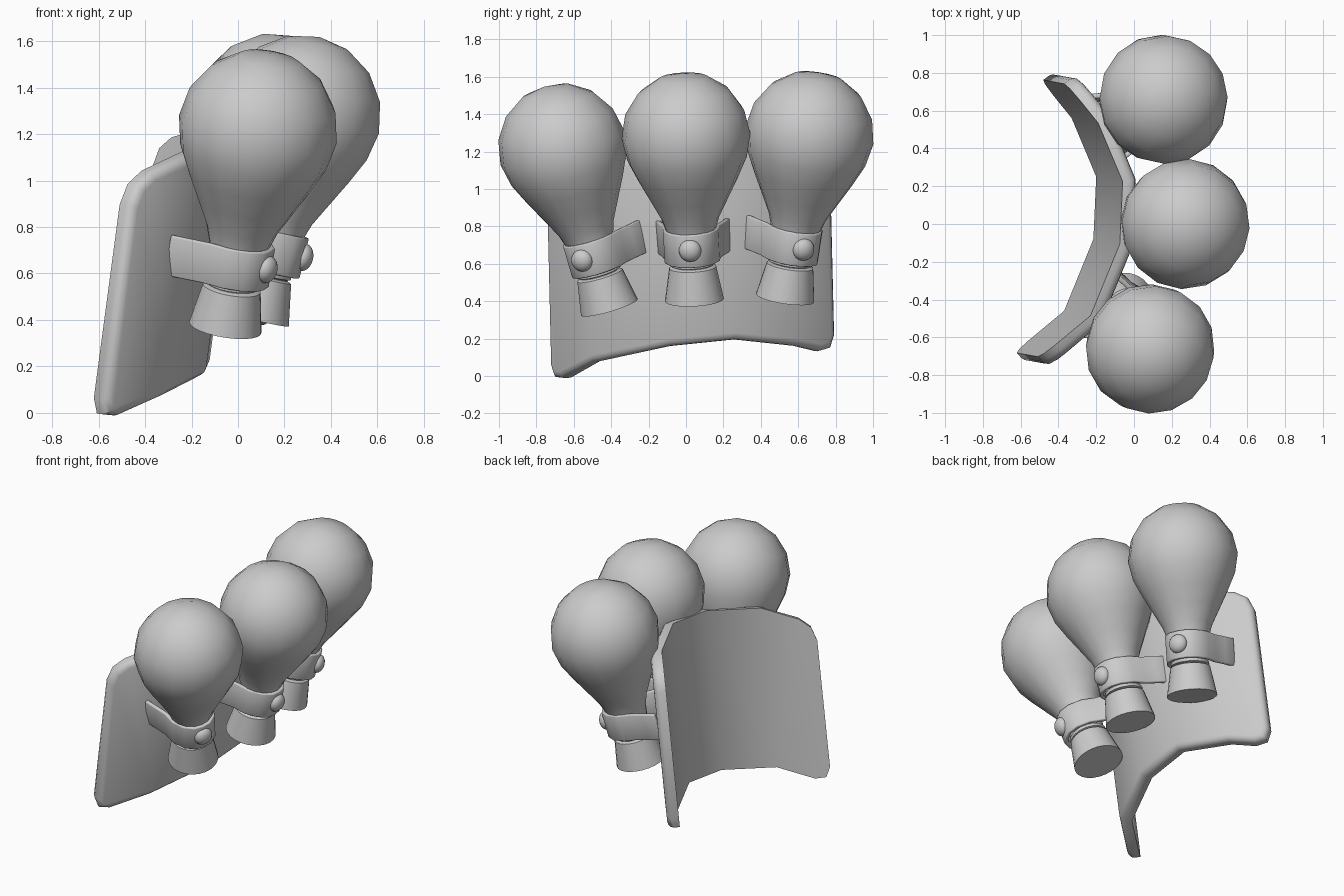
import bpy, bmesh
from math import radians, sin, cos, tau
from mathutils import Vector, Matrix

if "Cube" in bpy.data.objects:
    bpy.data.objects.remove(bpy.data.objects["Cube"])


def finish(name, bm, matrix=None, angle=40):
    bmesh.ops.recalc_face_normals(bm, faces=bm.faces)
    me = bpy.data.meshes.new(name)
    bm.to_mesh(me)
    bm.free()
    for p in me.polygons:
        p.use_smooth = True
    me.set_sharp_from_angle(angle=radians(angle))
    ob = bpy.data.objects.new(name, me)
    bpy.context.collection.objects.link(ob)
    if matrix:
        ob.matrix_world = matrix
    return ob


def lathe(name, profile, matrix, sides=16, angle=40):
    # Revolve (radius, height) points around local z; radius 0 gives a pole
    bm = bmesh.new()
    rings = []
    for r, z in profile:
        if r == 0:
            rings.append([bm.verts.new((0, 0, z))] * sides)
        else:
            rings.append([bm.verts.new((r * cos(tau * i / sides), r * sin(tau * i / sides), z))
                          for i in range(sides)])
    for lo, hi in zip(rings, rings[1:]):
        for i in range(sides):
            j = (i + 1) % sides
            quad = [lo[i], lo[j], hi[j], hi[i]]
            bm.faces.new(list(dict.fromkeys(quad)))
    if profile[0][0]:
        bm.faces.new(rings[0][::-1])
    if profile[-1][0]:
        bm.faces.new(rings[-1])
    return finish(name, bm, matrix, angle)


def strap(name, matrix):
    # Flat band wrapped round the neck, with two arms flaring back to the plate
    half = [(-0.235, 0.19), (-0.15, 0.165), (-0.07, 0.14), (0.02, 0.135), (0.095, 0.1), (0.135, 0.05)]
    path = half + [(0.142, 0)] + [(a, -b) for a, b in reversed(half)]
    bm = bmesh.new()
    lo = [bm.verts.new((a, b, 0.21)) for a, b in path]
    hi = [bm.verts.new((a, b, 0.39)) for a, b in path]
    for i in range(len(path) - 1):
        bm.faces.new((lo[i], lo[i + 1], hi[i + 1], hi[i]))
    ob = finish(name, bm, matrix)
    sol = ob.modifiers.new("thickness", 'SOLIDIFY')
    sol.thickness = 0.026
    sol.offset = 0
    bev = ob.modifiers.new("soft_edges", 'BEVEL')
    bev.width = 0.007
    bev.segments = 2
    bev.angle_limit = radians(50)


def button(name, matrix):
    bm = bmesh.new()
    bmesh.ops.create_uvsphere(bm, u_segments=16, v_segments=10, radius=0.06)
    bmesh.ops.scale(bm, vec=(0.72, 1, 1), verts=bm.verts)
    bmesh.ops.translate(bm, vec=(0.15, 0, 0.305), verts=bm.verts)
    finish(name, bm, matrix)


# Curved back plate: bottom arc swept upward, corners clipped, front rim rounded
arc = [(-0.635, -0.68, -0.045), (-0.37, -0.46, 0.08), (-0.215, -0.08, 0.165),
       (-0.2, 0.25, 0.2), (-0.33, 0.56, 0.165), (-0.495, 0.765, 0.115)]
rise = Vector((0.14, -0.025, 1.05))
bm = bmesh.new()
low = [bm.verts.new(p) for p in arc]
top = [bm.verts.new(Vector(p) + rise) for p in arc]
for i in range(len(arc) - 1):
    bm.faces.new((low[i], low[i + 1], top[i + 1], top[i]))
bmesh.ops.bevel(bm, geom=[low[0], low[-1], top[0], top[-1]], offset=0.11, segments=2,
                profile=0.5, affect='VERTICES')
bmesh.ops.recalc_face_normals(bm, faces=bm.faces)
ext = bmesh.ops.extrude_face_region(bm, geom=list(bm.faces), use_keep_orig=True)
front = {f for f in ext["geom"] if isinstance(f, bmesh.types.BMFace)}
bm.normal_update()
for v in [g for g in ext["geom"] if isinstance(g, bmesh.types.BMVert)]:
    n = sum((f.normal for f in v.link_faces if f in front), Vector()).normalized()
    v.co += n * (0.075 if n.x > 0 else -0.075)
rim = [e for e in bm.edges if sum(f in front for f in e.link_faces) == 1]
bmesh.ops.bevel(bm, geom=rim, offset=0.04, segments=3, profile=0.5, affect='EDGES')
finish("back_plate", bm, angle=42)

# Bulb profile: neck, flare, then a round top
R, C = 0.345, 0.9
bulb = [(0.105, 0.15), (0.105, 0.19), (0.12, 0.195), (0.12, 0.215), (0.107, 0.225), (0.125, 0.36),
        (0.155, 0.45), (0.21, 0.555), (0.268, 0.665), (0.32, 0.775)]
bulb += [(R * cos(radians(a)), C + R * sin(radians(a))) for a in (0, 22.5, 45, 67.5)]
bulb.append((0, C + R))
foot = [(0.158, 0), (0.126, 0.18), (0.108, 0.188)]

# Each flask: foot centre, bulb centre, compass angle it faces
flasks = {"left": ((-0.055, -0.41, 0.368), (0.085, -0.66, 1.218), -25),
          "middle": ((0.065, 0.045, 0.408), (0.27, 0.0, 1.276), -3),
          "right": ((-0.03, 0.53, 0.418), (0.155, 0.66, 1.286), 22)}
for side, (base, centre, facing) in flasks.items():
    up = (Vector(centre) - Vector(base)).normalized()
    out = Vector((cos(radians(facing)), sin(radians(facing)), 0))
    out.z = -(out.x * up.x + out.y * up.y) / up.z
    out.normalize()
    m = Matrix((out, up.cross(out), up)).transposed().to_4x4()
    m.translation = base
    lathe(side + "_flask_bulb", bulb, m)
    lathe(side + "_flask_foot", foot, m, 24)
    strap(side + "_strap", m)
    button(side + "_strap_button", m)
